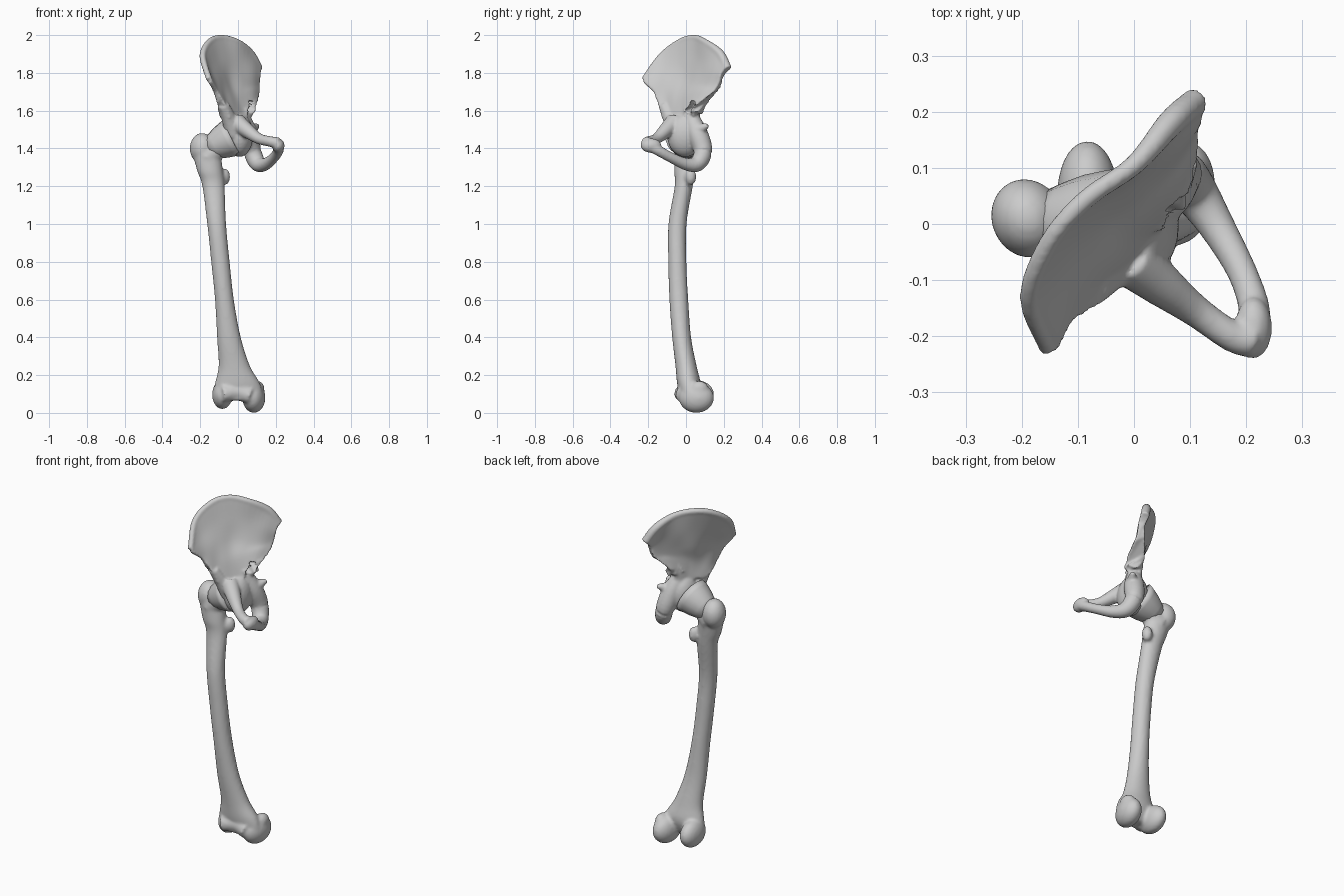
import bpy, bmesh, math
from mathutils import Vector, Matrix


def spline(pts, n=6):
    """Catmull-Rom interpolation of equal-length tuples."""
    p = [Vector(q) for q in pts]
    p = [p[0] * 2 - p[1]] + p + [p[-1] * 2 - p[-2]]
    out = []
    for i in range(1, len(p) - 2):
        a, b, c, d = p[i - 1:i + 3]
        for k in range(n):
            t = k / n
            out.append(0.5 * (2 * b + (c - a) * t + (2 * a - 5 * b + 4 * c - d) * t * t
                              + (3 * b - a - 3 * c + d) * t ** 3))
    return out + [p[-2]]


def skin(bm, rings):
    """Bridge closed rings of points and cap both ends."""
    vs = [[bm.verts.new(c) for c in r] for r in rings]
    n = len(vs[0])
    for a, b in zip(vs, vs[1:]):
        for i in range(n):
            bm.faces.new((a[i], a[(i + 1) % n], b[(i + 1) % n], b[i]))
    bm.faces.new(vs[0][::-1])
    bm.faces.new(vs[-1])


def tube(bm, pts, sides=20, n=5):
    """Round tube through (x, y, z, radius)."""
    s = spline(pts, n)
    rings = []
    for i, p in enumerate(s):
        t = (s[min(i + 1, len(s) - 1)] - s[max(i - 1, 0)]).to_3d().normalized()
        u = t.cross(Vector((0, 0.3, 1)) if abs(t.z) < 0.95 else Vector((0, 1, 0))).normalized()
        w = t.cross(u)
        rings.append([p.to_3d() + p[3] * (u * math.cos(a) + w * math.sin(a))
                      for a in (2 * math.pi * k / sides for k in range(sides))])
    skin(bm, rings)


def column(bm, pts, sides=28):
    """Stack of horizontal ellipses, (x, y, z, rx) plus ry."""
    a = spline([p[:4] for p in pts])
    b = spline([(p[4], 0, 0) for p in pts])
    skin(bm, [[Vector((p[0] + p[3] * math.cos(t), p[1] + q[0] * math.sin(t), p[2]))
               for t in (2 * math.pi * k / sides for k in range(sides))] for p, q in zip(a, b)])


def ball(bm, c, r, rot=0):
    m = Matrix.Translation(c) @ Matrix.Rotation(rot, 4, 'Z') @ Matrix.Diagonal((*r, 1))
    bmesh.ops.create_uvsphere(bm, u_segments=28, v_segments=16, radius=1, matrix=m)


def sheet(bm, rows, thick, flare):
    """Curved plate through rows of points, thickened on both sides."""
    lines = [spline(r, 4) for r in rows]
    cols = [spline(c, 5) for c in zip(*lines)]
    tt = spline([(t, 0, 0) for t in thick], 5)
    nc, nr = len(cols), len(cols[0])
    rings = []
    for i in range(nc):
        front, back = [], []
        f = 1 + flare * max(0, i / (nc - 1) - 0.6) / 0.4
        for j in range(nr):
            du = cols[min(i + 1, nc - 1)][j] - cols[max(i - 1, 0)][j]
            dv = cols[i][min(j + 1, nr - 1)] - cols[i][max(j - 1, 0)]
            nrm = du.cross(dv).normalized() * tt[j][0] * f
            front.append(cols[i][j] + nrm)
            back.append(cols[i][j] - nrm)
        rings.append(front + back[::-1])
    skin(bm, rings)


def finish(bm, name, voxel=0, smooth=0):
    bmesh.ops.recalc_face_normals(bm, faces=bm.faces)
    me = bpy.data.meshes.new(name)
    bm.to_mesh(me)
    bm.free()
    ob = bpy.data.objects.new(name, me)
    bpy.context.collection.objects.link(ob)
    if voxel:
        m = ob.modifiers.new("Fuse", 'REMESH')
        m.mode, m.voxel_size, m.use_smooth_shade = 'VOXEL', voxel, True
        s = ob.modifiers.new("Soften", 'SMOOTH')
        s.factor, s.iterations = 0.5, smooth
    for p in me.polygons:
        p.use_smooth = True
    return ob


# Femur: shaft, upper processes, head and condyles
bm = bmesh.new()
column(bm, [(-0.165, 0, 1.37, .075, .06), (-0.148, -0.008, 1.28, .068, .055),
            (-0.13, -0.012, 1.2, .059, .048), (-0.113, -0.045, 1.0, .050, .048),
            (-0.093, -0.046, 0.8, .049, .048), (-0.072, -0.038, 0.6, .050, .050),
            (-0.048, -0.023, 0.4, .063, .050), (-0.02, 0.0, 0.25, .083, .056),
            (-0.003, 0.014, 0.16, .118, .062), (0.0, 0.012, 0.10, .128, .05),
            (0, 0.0, 0.065, .10, .04)])
ball(bm, (-0.19, 0.01, 1.40), (.064, .072, .082), 0.4)          # greater trochanter
ball(bm, (-0.07, 0.025, 1.25), (.028, .03, .045))               # lesser trochanter
tube(bm, [(-0.17, 0, 1.35, .065), (-0.1, -0.003, 1.405, .055), (-0.04, -0.005, 1.44, .056)])
ball(bm, (-0.03, -0.005, 1.44), (.08, .08, .08))                # head
ball(bm, (-0.083, 0.055, 0.097), (.054, .094, .077))            # lateral condyle
ball(bm, (0.084, 0.055, 0.08), (.060, .094, .08), -0.15)        # medial condyle
ball(bm, (0.105, 0.07, 0.125), (.035, .05, .045))
tube(bm, [(-0.085, -0.02, 0.10, .045), (0, -0.005, 0.11, .045), (0.07, -0.012, 0.09, .045)])
finish(bm, "femur", 0.009, 5)

# Hip bone: flaring iliac blade
bm = bmesh.new()
crest = [(-0.153, -0.222, 1.765), (-0.187, -0.13, 1.89), (-0.15, -0.03, 1.965), (-0.085, 0.045, 1.985),
         (0.0, 0.105, 1.96), (0.065, 0.18, 1.90), (0.11, 0.22, 1.82)]
rows = [crest,
        [(-0.143, -0.222, 1.745), (-0.155, -0.13, 1.82), (-0.12, -0.04, 1.86), (-0.065, 0.03, 1.87),
         (0.0, 0.085, 1.85), (0.065, 0.14, 1.82), (0.105, 0.19, 1.785)],
        [(-0.12, -0.17, 1.70), (-0.11, -0.115, 1.745), (-0.085, -0.05, 1.76), (-0.05, 0.01, 1.76),
         (0.01, 0.06, 1.75), (0.065, 0.115, 1.735), (0.10, 0.18, 1.735)],
        [(-0.09, -0.145, 1.63), (-0.08, -0.1, 1.65), (-0.055, -0.06, 1.66), (-0.03, -0.02, 1.665),
         (0.0, 0.015, 1.67), (0.055, 0.085, 1.69), (0.085, 0.145, 1.685)],
        [(-0.075, -0.11, 1.57), (-0.055, -0.08, 1.56), (-0.035, -0.05, 1.56), (-0.01, -0.02, 1.56),
         (0.015, 0.01, 1.56), (0.03, 0.03, 1.585), (0.038, 0.04, 1.61)]]
sheet(bm, rows, [.015, .012, .013, .022, .038], 0.6)
rad = [.016, .017, .017, .017, .018, .024, .024]
tube(bm, [(*p, r) for p, r in zip(crest, rad)])                 # iliac crest
tube(bm, [(-0.075, -0.12, 1.63, .027), (-0.045, -0.08, 1.55, .04), (-0.02, -0.05, 1.48, .05)])
# Socket body
ball(bm, (0.008, -0.005, 1.47), (.072, .095, .115))
# Ischium sweeping forward into the lower ramus
tube(bm, [(0.02, 0.025, 1.57, .04), (0.05, 0.06, 1.48, .055), (0.075, 0.09, 1.385, .050),
          (0.105, 0.06, 1.32, .043), (0.145, 0, 1.317, .033), (0.19, -0.08, 1.352, .027),
          (0.213, -0.145, 1.388, .028), (0.213, -0.195, 1.418, .032)])
tube(bm, [(0.07, 0.07, 1.50, .035), (0.105, 0.115, 1.522, .012)])   # ischial spine
# Upper pubic ramus
tube(bm, [(-0.01, -0.06, 1.54, .05), (0.045, -0.105, 1.497, .04), (0.11, -0.155, 1.452, .029),
          (0.175, -0.20, 1.436, .028), (0.213, -0.208, 1.428, .032)])
ball(bm, (0.213, -0.185, 1.415), (.033, .055, .038))
finish(bm, "hip_bone", 0.007, 4)

# Joint capsule cone between neck and socket
bm = bmesh.new()
tube(bm, [(-0.155, 0.003, 1.397, .058), (-0.09, 0, 1.43, .088), (-0.03, -0.005, 1.46, .105)], 14, 2)
finish(bm, "joint_capsule")
